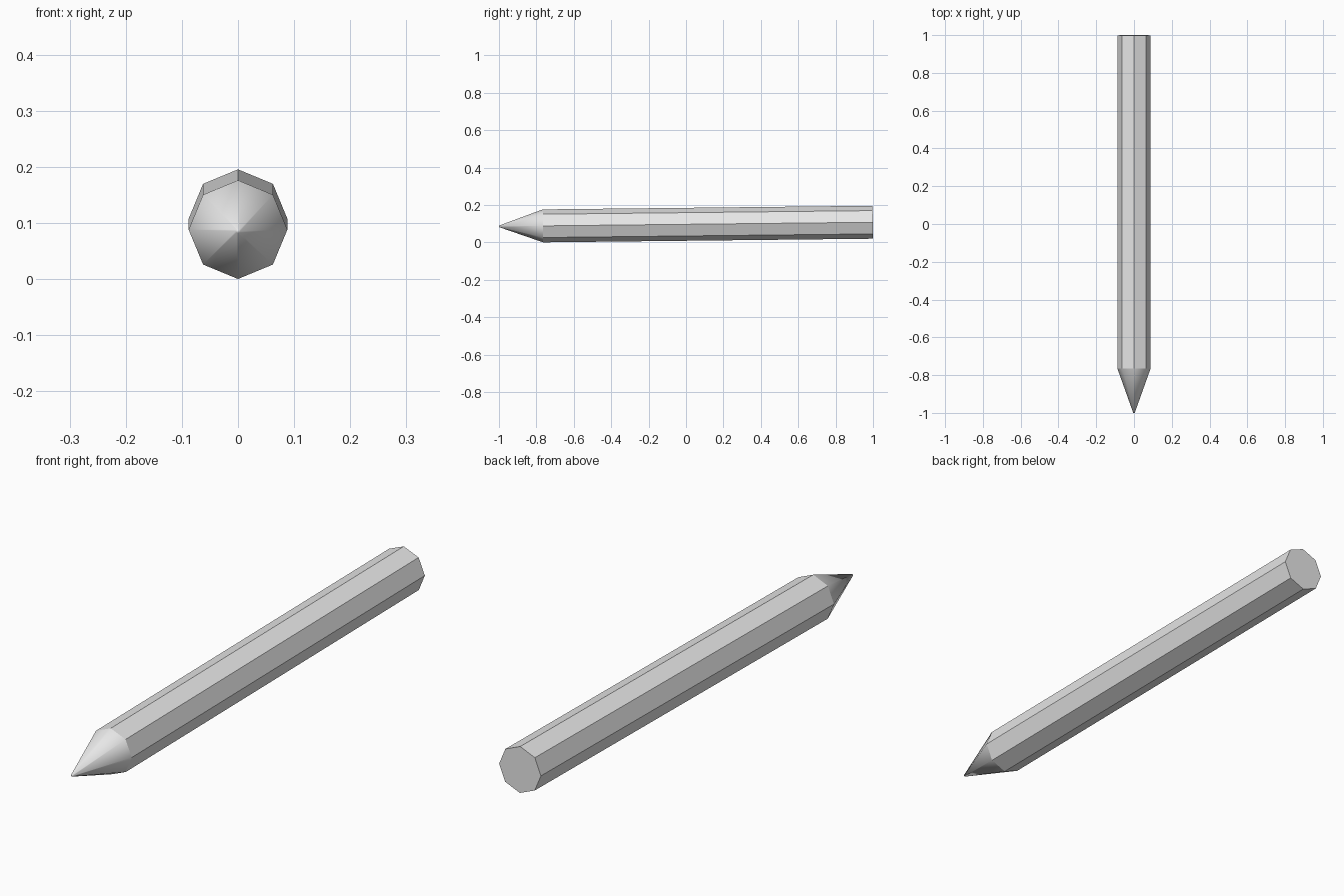
import bpy
import bmesh
import math
from mathutils import Matrix

if "Cube" in bpy.data.objects:
    bpy.data.objects.remove(bpy.data.objects["Cube"], do_unlink=True)

SIDES = 8
RADIUS = 0.088
TILT = 0.011
SHOULDER = -0.765  # where the barrel meets the tapered tip

grey = bpy.data.materials.new("plain grey")
grey.use_nodes = True
grey.diffuse_color = (0.8, 0.8, 0.8, 1)
grey.node_tree.nodes["Principled BSDF"].inputs["Base Color"].default_value = (0.8, 0.8, 0.8, 1)

# The long axis runs front to back and rises slightly towards the back
lay_down = Matrix.Translation((0, 0, 0.0964)) @ Matrix.Rotation(TILT - math.pi / 2, 4, "X")


def section(name, front, back, front_radius, back_radius, open_end, smooth):
    """Eight-sided section along the axis; open_end is the joint left uncapped."""
    bm = bmesh.new()
    bmesh.ops.create_cone(bm, cap_ends=True, segments=SIDES, radius1=front_radius,
                          radius2=back_radius, depth=back - front,
                          matrix=Matrix.Translation((0, 0, (front + back) / 2)))
    joint = [f for f in bm.faces if all(abs(v.co.z - open_end) < 1e-4 for v in f.verts)]
    bmesh.ops.delete(bm, geom=joint, context="FACES_ONLY")
    for face in bm.faces:
        face.smooth = smooth
    bm.transform(lay_down)
    mesh = bpy.data.meshes.new(name)
    bm.to_mesh(mesh)
    bm.free()
    mesh.materials.append(grey)
    obj = bpy.data.objects.new(name, mesh)
    bpy.context.collection.objects.link(obj)
    return obj


# Faceted barrel with a flat back end
section("barrel", SHOULDER, 0.999, RADIUS, RADIUS, SHOULDER, False)

# Smooth-shaded sharpened tip, very slightly blunt
section("sharpened_tip", -1.0, SHOULDER, 0.004, RADIUS, SHOULDER, True)
